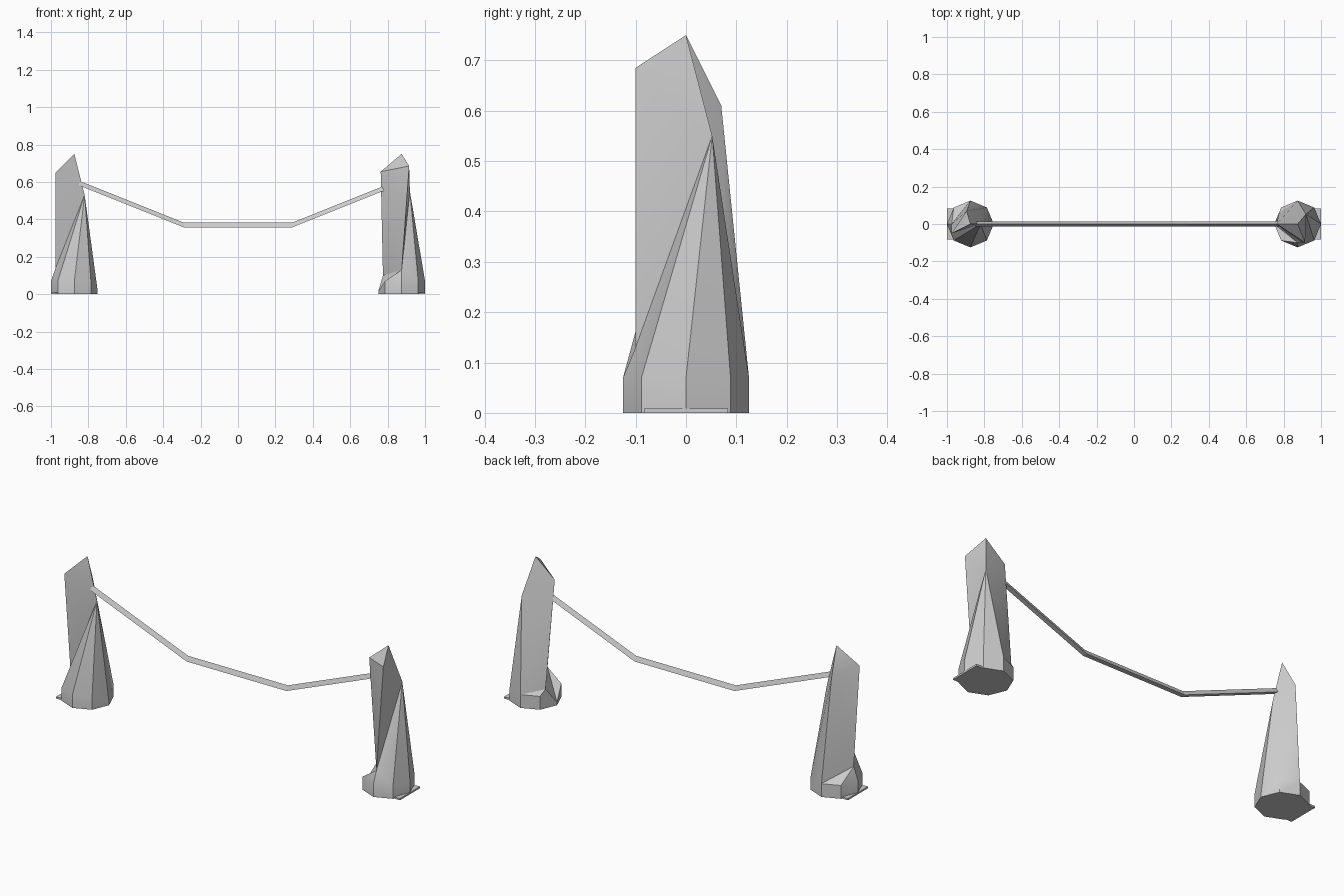
import bpy, bmesh
from math import cos, sin, radians

cube = bpy.data.objects.get("Cube")
if cube:
    bpy.data.objects.remove(cube)

grey = bpy.data.materials.new("stone grey")
grey.use_nodes = True
tone = (0.6, 0.6, 0.6, 1)
grey.diffuse_color = tone
grey.node_tree.nodes["Principled BSDF"].inputs["Base Color"].default_value = tone


def make(name, verts, faces, x=0.0, smooth=False):
    """Mesh object from named points; faces are lists of point names."""
    bm = bmesh.new()
    v = {key: bm.verts.new(co) for key, co in verts.items()}
    for f in faces:
        bm.faces.new([v[key] for key in f])
    bmesh.ops.recalc_face_normals(bm, faces=bm.faces)
    me = bpy.data.meshes.new(name)
    bm.to_mesh(me)
    bm.free()
    me.materials.append(grey)
    ob = bpy.data.objects.new(name, me)
    ob.location.x = x
    bpy.context.collection.objects.link(ob)
    if smooth:
        bpy.ops.object.select_all(action='DESELECT')
        ob.select_set(True)
        bpy.context.view_layer.objects.active = ob
        bpy.ops.object.shade_smooth_by_angle(angle=radians(32))
    return ob


def post(name, x, inner, peaks, sides):
    """Rough hewn post: octagonal foot (0-7, ccw from +x) under faceted peaks."""
    verts = {"apex": (0, 0, 0.75), **peaks}
    for i in range(8):
        a = radians(45 * i)
        px, py = 0.125 * cos(a), 0.125 * sin(a)
        verts["low%d" % i] = (px, py, 0)
        verts[str(i)] = (px, py, 0.015 if i == inner else 0.07)
    faces = [["low%d" % i for i in range(8)]]
    for i in range(8):
        j = (i + 1) % 8
        faces.append(["low%d" % i, "low%d" % j, str(j), str(i)])
    faces += [s.split() for s in sides]
    make(name, verts, faces, x, True)


# Left-hand post on the -x side
post("right_post", -0.875, 0,
     {"C": (-0.1, -0.05, 0.65), "B": (-0.02, 0.07, 0.61),
      "P": (0.055, 0, 0.53), "Q": (-0.1, 0, 0.14)},
     ["apex C P", "apex P B", "apex B C",
      "P 0 1", "P 1 B", "B 1 2", "B 2 Q", "B Q C", "C Q P",
      "P Q 5", "P 5 6", "P 6 7", "P 7 0",
      "Q 2 3", "Q 3 4", "Q 4 5"])

# Post on the +x side
post("left_post", 0.875, 4,
     {"C": (-0.112, 0, 0.655), "D": (0.04, -0.1, 0.685),
      "P": (0.044, 0.052, 0.55), "F": (0, -0.1, 0.13), "K": (-0.1, 0.06, 0.1)},
     ["apex D P", "apex P C", "apex C D",
      "D F P", "P F 7", "P 7 0", "P 0 1", "P 1 2", "P 2 C",
      "C 2 K", "C K F", "C F D",
      "F K 4", "K 3 4", "K 2 3", "F 4 5", "F 5 6", "F 6 7"])

# Thin foot plates on the outer side of each post
for name, s in (("right_foot_plate", -1), ("left_foot_plate", 1)):
    bm = bmesh.new()
    bmesh.ops.create_cube(bm, size=1)
    for v in bm.verts:
        v.co = (s * (0.92 + v.co.x * 0.16), v.co.y * 0.166, (v.co.z + 0.5) * 0.009)
    bmesh.ops.recalc_face_normals(bm, faces=bm.faces)
    me = bpy.data.meshes.new(name)
    bm.to_mesh(me)
    bm.free()
    me.materials.append(grey)
    bpy.context.collection.objects.link(bpy.data.objects.new(name, me))

# Sagging rope with a triangular section, ridge upward
path = [(-0.85, 0.594), (-0.29, 0.37), (0.29, 0.37), (0.85, 0.594)]
section = [(0, 0.0125), (-0.0125, -0.0125), (0.0125, -0.0125)]
verts, faces = {}, [[(0, 0), (0, 1), (0, 2)], [(3, 0), (3, 1), (3, 2)]]
for i, (x, z) in enumerate(path):
    for k, (y, dz) in enumerate(section):
        verts[i, k] = (x, y, z + dz)
        if i:
            n = (k + 1) % 3
            faces.append([(i - 1, k), (i - 1, n), (i, n), (i, k)])
make("rope", verts, faces)
